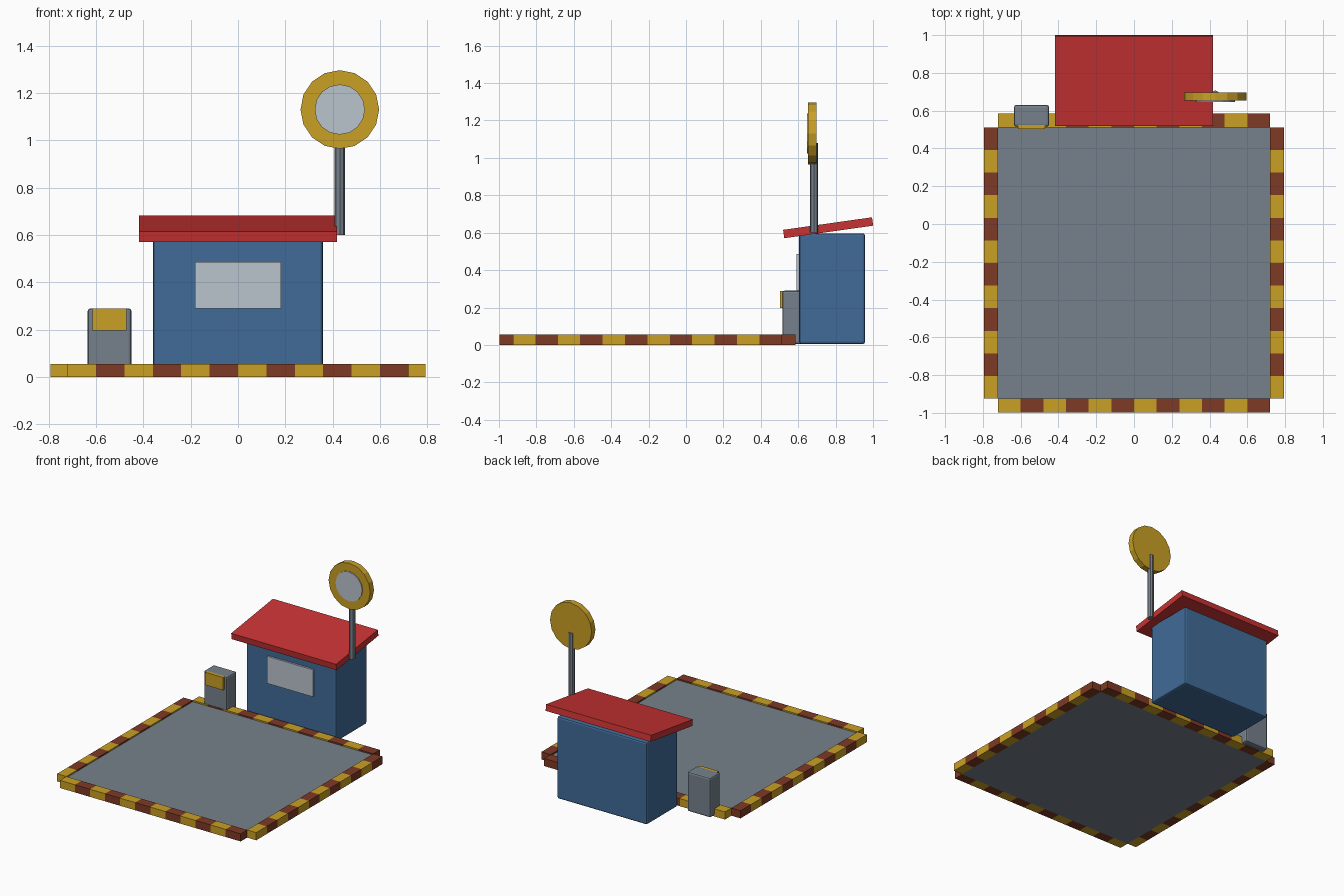
import bpy, math

cube = bpy.data.objects.get("Cube")
if cube:
    bpy.data.objects.remove(cube, do_unlink=True)


def material(name, r, g, b):
    m = bpy.data.materials.new(name)
    m.use_nodes = True
    m.diffuse_color = (r, g, b, 1)
    m.node_tree.nodes["Principled BSDF"].inputs["Base Color"].default_value = (r, g, b, 1)
    return m


yellow = material("warning yellow", 0.59, 0.35, 0.018)
brown = material("rust brown", 0.21, 0.042, 0.017)
grey = material("steel grey", 0.18, 0.218, 0.26)
blue = material("wall blue", 0.052, 0.147, 0.314)
red = material("roof red", 0.58, 0.033, 0.034)
glass = material("pale glass", 0.49, 0.55, 0.61)


def finish(name, mat):
    ob = bpy.context.object
    ob.name = ob.data.name = name
    ob.data.materials.append(mat)
    return ob


def box(name, x, y, z, mat, bevel=0):
    """Box from (min, max) ranges on each axis."""
    bpy.ops.mesh.primitive_cube_add(size=1, location=[sum(r) / 2 for r in (x, y, z)])
    ob = finish(name, mat)
    ob.scale = [r[1] - r[0] for r in (x, y, z)]
    bpy.ops.object.transform_apply(location=False, rotation=False, scale=True)
    if bevel:
        mod = ob.modifiers.new("soft edges", "BEVEL")
        mod.width = bevel
        mod.segments = 2
    return ob


def cylinder(name, sides, radius, depth, loc, mat, facing_front=False):
    bpy.ops.mesh.primitive_cylinder_add(
        vertices=sides, radius=radius, depth=depth, location=loc,
        rotation=(math.pi / 2 if facing_front else 0, 0, 0))
    return finish(name, mat)


# Platform
X, Y0, Y1, RIM = 0.72, -0.925, 0.512, 0.073
box("platform", (-X, X), (Y0, Y1), (0, 0.045), grey)

# Striped border, twelve blocks along each side
COUNT = 12
dx, dy = 2 * X / COUNT, (Y1 - Y0) / COUNT
for i in range(COUNT):
    mat = brown if i % 2 else yellow
    xs = (-X + i * dx, -X + (i + 1) * dx)
    ys = (Y0 + i * dy, Y0 + (i + 1) * dy)
    height = (0, 0.055)
    box(f"border_front_{i}", xs, (Y0 - RIM, Y0), height, mat)
    box(f"border_back_{i}", xs, (Y1, Y1 + RIM), height, mat)
    box(f"border_left_{i}", (X, X + RIM), ys, height, mat)
    box(f"border_right_{i}", (-X - RIM, -X), ys, height, mat)

# Booth with window and sloping roof
box("booth_walls", (-0.358, 0.358), (0.605, 0.957), (0.005, 0.597), blue, 0.012)
box("booth_window", (-0.182, 0.182), (0.592, 0.61), (0.29, 0.485), glass)
roof = box("booth_roof", (-0.418, 0.418), (0.52, 1.0), (0.604, 0.649), red)
roof.rotation_euler.x = 0.14

# Control cabinet with its panel
box("cabinet", (-0.635, -0.45), (0.515, 0.63), (0.005, 0.29), grey, 0.012)
box("cabinet_panel", (-0.614, -0.47), (0.503, 0.53), (0.197, 0.289), yellow)

# Round sign on a pole
cylinder("sign_pole", 8, 0.022, 0.48, (0.43, 0.685, 0.84), grey)
cylinder("sign_disc", 16, 0.166, 0.043, (0.43, 0.675, 1.13), yellow, True)
cylinder("sign_face", 16, 0.106, 0.02, (0.43, 0.657, 1.13), glass, True)
